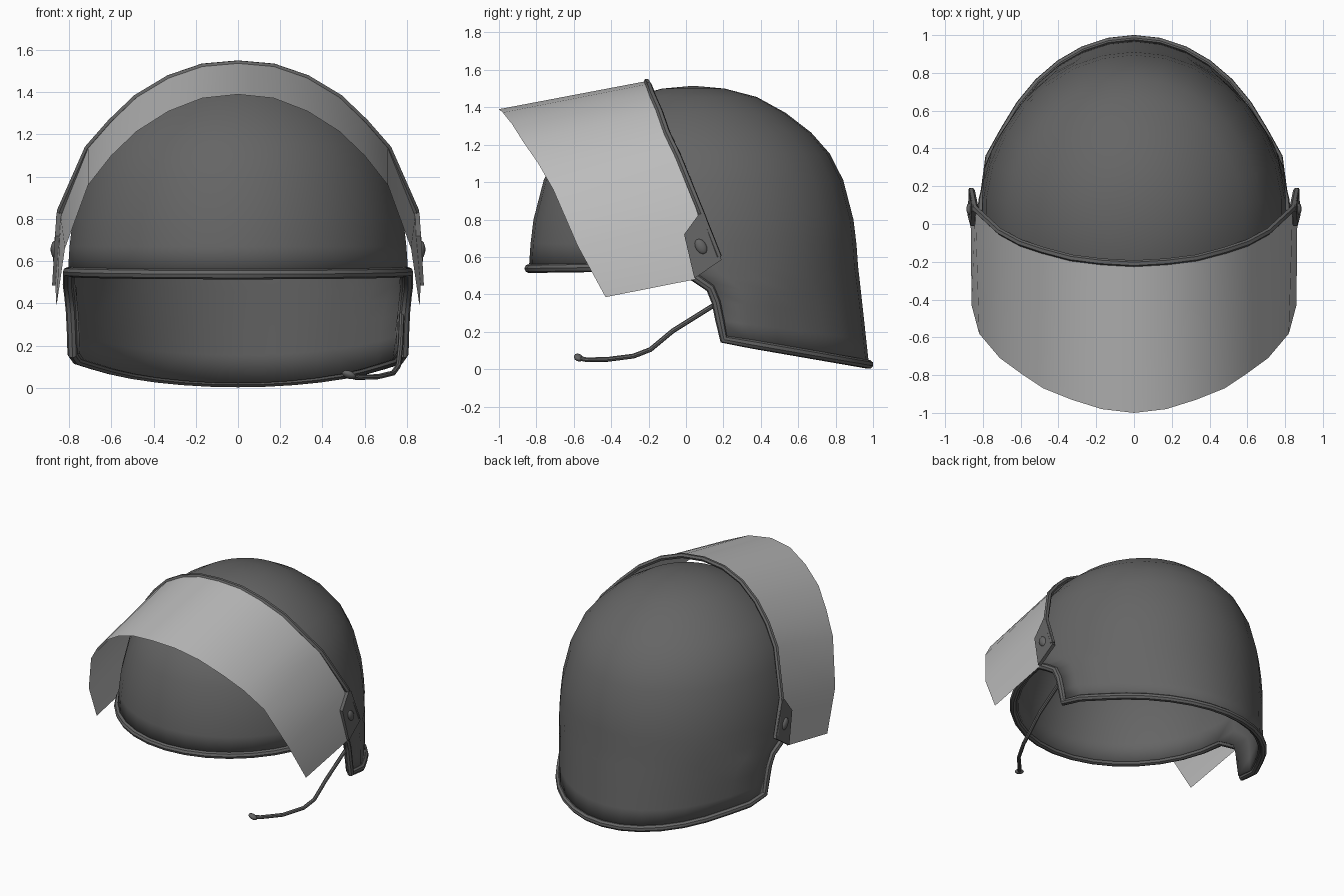
import bpy, bmesh, math
from math import sin, cos, pi, asin, radians

if "Cube" in bpy.data.objects:
    bpy.data.objects.remove(bpy.data.objects["Cube"])


def material(name, v):
    m = bpy.data.materials.new(name)
    m.diffuse_color = (v, v, v, 1)
    m.use_nodes = True
    m.node_tree.nodes["Principled BSDF"].inputs["Base Color"].default_value = m.diffuse_color
    return m


DARK, LIGHT = material("dark_grey", 0.13), material("light_grey", 0.5)


def finish(ob, mat, angle=40):
    bpy.ops.object.select_all(action='DESELECT')
    ob.select_set(True)
    bpy.context.view_layer.objects.active = ob
    if ob.type == 'CURVE':
        bpy.ops.object.convert(target='MESH')
        ob = bpy.context.object
    ob.data.materials.clear()
    ob.data.materials.append(mat)
    bpy.ops.object.shade_smooth_by_angle(angle=radians(angle))
    return ob


def mesh_object(name, verts, faces, mat, angle=40):
    me = bpy.data.meshes.new(name)
    me.from_pydata(verts, [], faces)
    bm = bmesh.new()
    bm.from_mesh(me)
    bmesh.ops.remove_doubles(bm, verts=bm.verts, dist=1e-4)
    bmesh.ops.recalc_face_normals(bm, faces=bm.faces)
    bm.to_mesh(me)
    bm.free()
    ob = bpy.data.objects.new(name, me)
    bpy.context.collection.objects.link(ob)
    return finish(ob, mat, angle)


def tube(name, pts, r, mat, cyclic=False, res=2):
    cu = bpy.data.curves.new(name, 'CURVE')
    cu.dimensions = '3D'
    cu.bevel_depth, cu.bevel_resolution = r, res
    cu.use_fill_caps = True
    s = cu.splines.new('POLY')
    s.points.add(len(pts) - 1)
    for p, q in zip(s.points, pts):
        p.co = (*q, 1)
    s.use_cyclic_u = cyclic
    ob = bpy.data.objects.new(name, cu)
    bpy.context.collection.objects.link(ob)
    return finish(ob, mat)


def ball(name, loc, scale, rot=(0, 0, 0), mat=DARK):
    bpy.ops.mesh.primitive_uv_sphere_add(segments=12, ring_count=8, location=loc, rotation=rot)
    ob = bpy.context.object
    ob.name, ob.scale = name, scale
    return finish(ob, mat)


def mirrored(arc):
    # centre-to-right point list -> full left-to-right list
    return [(-x, y, z) for x, y, z in reversed(arc[1:])] + arc


# Shell: elliptical dome over the whole head, neck wall only round the back
A, B, YC, RIM_Z, N = 0.81, 0.88, 0.04, 0.55, 16
dome = [(0, 1.515), (.19, 1.5), (.385, 1.455), (.56, 1.37), (.715, 1.265),
        (.83, 1.15), (.91, 1.01), (.972, .8), (.99, .67), (1, RIM_Z)]
wall = [(-.05, 0), (.05, .17), (.13, .31), (.16, .5), (.18, .75), (.2, 1)]  # opening edge y, depth


def edge_angle(y):
    return asin((y - YC) / B)


def bump(x, y, k):
    return x * (1 + .035 * k * max(0, 1 - ((y - .34) / .17) ** 2))


e0 = edge_angle(wall[0][0])
back = [e0 + (pi - 2 * e0) * k / N for k in range(N + 1)]
front = [pi - e0 + (pi + 2 * e0) * k / N for k in range(1, N)]
ring = back + front
M = len(ring)
verts, faces = [], []
for r, z in dome:
    for a in ring:
        drop = .012 * max(0, -sin(a)) if z == RIM_Z else 0
        verts.append((A * r * cos(a), YC + B * r * sin(a), z - drop))
for i in range(len(dome) - 1):
    for k in range(M):
        l = (k + 1) % M
        faces.append((i * M + k, i * M + l, (i + 1) * M + l, (i + 1) * M + k))
rows = [[(len(dome) - 1) * M + k for k in range(N + 1)]]
for y_edge, f in wall[1:]:
    e = edge_angle(y_edge)
    row = []
    for k in range(N + 1):
        a = e + (pi - 2 * e) * k / N
        y = YC + (B + .058 * f * max(0, sin(a))) * sin(a)
        low = .16 - .135 * (y - .2) / .78
        x = bump((A - .022 * f) * cos(a), y, min(1, 3 * f))
        row.append(len(verts))
        verts.append((x, y, RIM_Z + (low - RIM_Z) * f))
    for k in range(N):
        faces.append((rows[-1][k], rows[-1][k + 1], row[k + 1], row[k]))
    rows.append(row)
shell = mesh_object("helmet_shell", verts, faces, DARK, 50)
sol = shell.modifiers.new("thickness", 'SOLIDIFY')
sol.thickness, sol.offset = .035, -1

# Rim: rolled trim following the whole lower edge
base = (len(dome) - 1) * M
loop = [base + N + k for k in range(1, N)]
loop += [r[0] for r in rows] + rows[-1][1:] + [r[-1] for r in rows[-2::-1]]
tube("edge_trim", [verts[i] for i in loop], .024, DARK, True)

# Visor: raised curved sheet, ruled along one sloping direction
front_arc = [(0, -1, 1.39), (.17, -.98, 1.372), (.33, -.93, 1.31), (.48, -.87, 1.215), (.6, -.79, 1.1),
             (.71, -.71, .96), (.82, -.58, .66), (.86, -.43, .385)]
rear_arc = [(0, -.21, 1.54), (.17, -.2, 1.525), (.33, -.18, 1.47), (.48, -.14, 1.38), (.6, -.1, 1.265),
            (.71, -.04, 1.14), (.84, .07, .81), (.865, .05, .48)]
fa, ra = mirrored(front_arc), mirrored(rear_arc)
n = len(fa)
mesh_object("visor", fa + ra, [(k, k + 1, n + k + 1, n + k) for k in range(n - 1)], LIGHT, 60)

# Band holding the visor's rear edge
band = [(x, y, z - .005) for x, y, z in rear_arc[:-2]] + [(.84, .08, .84), (.86, .175, .6)]
tube("visor_band", mirrored(band), .018, DARK, res=1)

# Hinge plates and bolts on both sides
outline = [(.07, .83), (-.01, .72), (.045, .485), (.19, .585), (.1, .83)]
for s, side in ((1, "right"), (-1, "left")):
    pv = [(s * (x + (.83 - z) * .06), y, z) for x in (.835, .86) for y, z in outline]
    pf = [tuple(range(5)), tuple(range(5, 10))]
    pf += [(k, (k + 1) % 5, 5 + (k + 1) % 5, 5 + k) for k in range(5)]
    mesh_object("hinge_plate_" + side, pv, pf, DARK, 20)
    ball("hinge_bolt_" + side, (s * .868, .08, .655), (.02, .03, .044), (radians(30), 0, 0))

# Microphone boom on the right side
boom = [(.775, .17, .35), (.775, .13, .33), (.77, -.07, .205), (.76, -.19, .105), (.735, -.28, .07),
        (.66, -.42, .052), (.56, -.53, .05), (.53, -.57, .058)]
tube("mic_boom", boom, .013, DARK)
ball("mic_tip", (.525, -.575, .062), (.034, .026, .018), (radians(-20), radians(20), 0))
